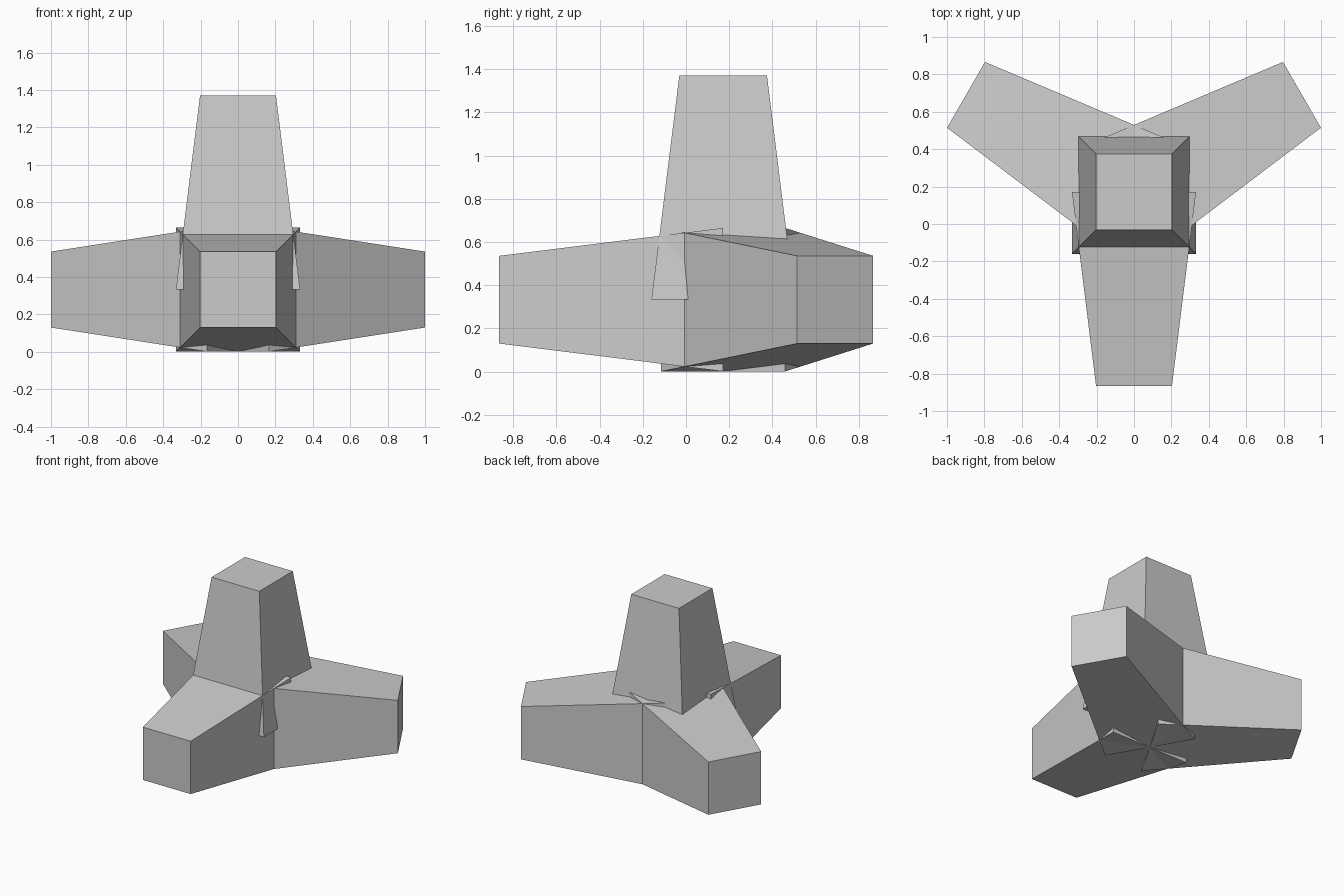
import bpy
import bmesh
from math import pi, radians
from mathutils import Matrix, Vector

cube = bpy.data.objects.get("Cube")
if cube:
    bpy.data.objects.remove(cube, do_unlink=True)

HUB = Vector((0, 0.172, 0.333))
LENGTH, BASE, TIP = 1.037, 0.332, 0.203

concrete = bpy.data.materials.new("grey concrete")
concrete.use_nodes = True
colour = (0.6, 0.6, 0.6, 1)
concrete.diffuse_color = colour
concrete.node_tree.nodes["Principled BSDF"].inputs["Base Color"].default_value = colour


def add_leg(name, rotation):
    """Tapered square leg running from the hub outwards."""
    bm = bmesh.new()
    bmesh.ops.create_cone(
        bm, cap_ends=True, segments=4, radius1=BASE * 2 ** 0.5,
        radius2=TIP * 2 ** 0.5, depth=LENGTH,
        matrix=Matrix.Translation((0, 0, LENGTH / 2)) @ Matrix.Rotation(pi / 4, 4, "Z"))
    bm.transform(Matrix.Translation(HUB) @ rotation)
    mesh = bpy.data.meshes.new(name)
    bm.to_mesh(mesh)
    bm.free()
    mesh.materials.append(concrete)
    bpy.context.collection.objects.link(bpy.data.objects.new(name, mesh))


# Upright leg, then three level legs spread evenly around the hub
add_leg("upright_leg", Matrix.Identity(4))
for name, angle in (("front_leg", 0), ("back_left_leg", 120), ("back_right_leg", 240)):
    add_leg(name, Matrix.Rotation(radians(angle), 4, "Z") @ Matrix.Rotation(pi / 2, 4, "X"))
